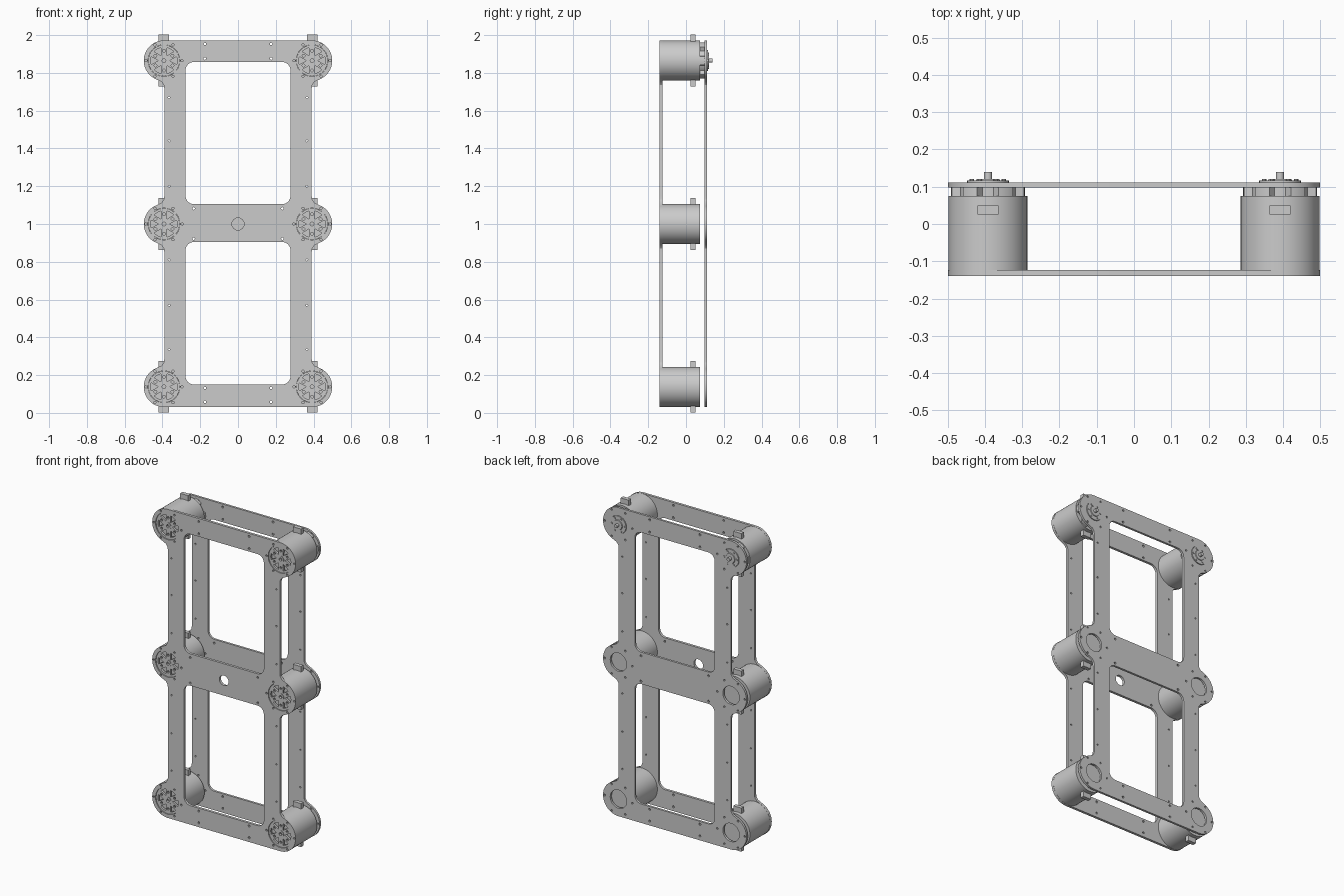
import bpy, bmesh
from math import sin, cos, pi, radians

if "Cube" in bpy.data.objects:
    bpy.data.objects.remove(bpy.data.objects["Cube"])

X, LEVELS, R = 0.392, (0.138, 1.0, 1.865), 0.107


def arc(cx, cz, r, a0, a1, n):
    return [(cx + r * cos(radians(a0 + (a1 - a0) * i / n)),
             cz + r * sin(radians(a0 + (a1 - a0) * i / n))) for i in range(n + 1)]


def circle(cx, cz, r, n=12):
    return arc(cx, cz, r, 0, 360, n)[:-1]


def sheet(name, loops, y0, y1, loc=(0, 0)):
    """Flat plate in the xz plane: first loop is the outline, the rest are holes."""
    cu = bpy.data.curves.new(name, 'CURVE')
    cu.dimensions, cu.fill_mode, cu.extrude = '2D', 'BOTH', (y1 - y0) / 2
    for pts in loops:
        s = cu.splines.new('POLY')
        s.points.add(len(pts) - 1)
        for p, (x, z) in zip(s.points, pts):
            p.co = (x, z, 0, 1)
        s.use_cyclic_u = True
    tmp = bpy.data.objects.new(name + "_curve", cu)
    bpy.context.collection.objects.link(tmp)
    dg = bpy.context.evaluated_depsgraph_get()
    me = bpy.data.meshes.new_from_object(tmp.evaluated_get(dg))
    bpy.data.objects.remove(tmp)
    ob = bpy.data.objects.new(name, me)
    ob.rotation_euler.x = pi / 2
    ob.location = (loc[0], (y0 + y1) / 2, loc[1])
    bpy.context.collection.objects.link(ob)
    return ob


def lathe(name, profile, loc, n=48):
    """Turn (radius, y) points around the y axis."""
    bm = bmesh.new()
    vs = [bm.verts.new((r, y, 0)) for r, y in profile]
    es = [bm.edges.new(p) for p in zip(vs, vs[1:])]
    bmesh.ops.spin(bm, geom=vs + es, axis=(0, 1, 0), cent=(0, 0, 0),
                   angle=2 * pi, steps=n, use_duplicate=False)
    bmesh.ops.remove_doubles(bm, verts=bm.verts, dist=1e-5)
    bmesh.ops.recalc_face_normals(bm, faces=bm.faces)
    me = bpy.data.meshes.new(name)
    bm.to_mesh(me)
    bm.free()
    ob = bpy.data.objects.new(name, me)
    ob.location = (loc[0], 0, loc[1])
    bpy.context.collection.objects.link(ob)
    return ob


def box(name, lo, hi):
    bpy.ops.mesh.primitive_cube_add(size=1, location=[(a + b) / 2 for a, b in zip(lo, hi)])
    ob = bpy.context.object
    ob.name = name
    ob.scale = [b - a for a, b in zip(lo, hi)]


def window(z0, z1, w=0.278, r=0.045):
    return (arc(w - r, z0 + r, r, -90, 0, 8) + arc(w - r, z1 - r, r, 0, 90, 8)
            + arc(r - w, z1 - r, r, 90, 180, 8) + arc(r - w, z0 + r, r, 180, 270, 8))


# Frame outline: lobes around each motor joined by straight rails
b, m, t = LEVELS
right = arc(X, b, R, -90, 62, 20)
right += [(0.405, b + 0.112), (0.392, b + 0.13), (0.39, b + 0.15)]
right += [(0.39, m - 0.15), (0.392, m - 0.13), (0.405, m - 0.112)]
right += arc(X, m, R, -62, 62, 18)
right += [(0.405, m + 0.112), (0.392, m + 0.13), (0.39, m + 0.15)]
right += [(0.39, t - 0.15), (0.392, t - 0.13), (0.405, t - 0.112)]
right += arc(X, t, R, -62, 90, 20)
outline = right + [(-x, z) for x, z in reversed(right)]
frame = [outline, window(0.15, 0.905), window(1.105, 1.858)]

# Screw holes shared by both frame plates
for s in (-1, 1):
    for z in LEVELS:
        frame += [circle(s * X + 0.096 * cos(a * pi / 3), z + 0.096 * sin(a * pi / 3), 0.006, 8)
                  for a in range(6)]
    frame += [circle(s * 0.175, z, 0.007, 8) for z in (0.058, 0.132, 1.876, 1.953)]
    frame += [circle(s * 0.235, z, 0.007, 8) for z in (0.922, 1.082)]
    frame += [circle(s * 0.365, z, 0.005, 8) for z in (0.335, 0.57, 0.81, 1.2, 1.44, 1.67)]

centres = [(s * X, z) for z in LEVELS for s in (-1, 1)]
sheet("front_frame_plate", frame + [circle(x, z, 0.084, 40) for x, z in centres]
      + [circle(0, 1.0, 0.032, 32)], -0.14, -0.124)
sheet("back_frame_plate", frame + [circle(x, z, 0.057, 40) for x, z in centres], 0.098, 0.112)

# Spoked motor face: triangular vents, bolt holes and centre bore
face = [circle(0, 0, 0.083, 40), circle(0, 0, 0.010, 12)]
for i in range(6):
    a = i * 60
    face.append([arc(0, 0, 0.030, a, a, 1)[0]] + arc(0, 0, 0.070, a - 17, a + 17, 4))
    k = radians(a + 30)
    face.append(circle(0.052 * cos(k), 0.052 * sin(k), 0.0075, 10))

for x, z in centres:
    # Motor can with recessed front
    lathe("motor_can", [(0, -0.105), (0.088, -0.105), (0.088, -0.124), (R - 0.001, -0.124),
                        (R - 0.001, 0.075), (0, 0.075)], (x, z))
    sheet("motor_face", face, -0.135, -0.122, (x, z))
    lathe("motor_hub", [(0.010, -0.135), (0.010, -0.138), (0.022, -0.138), (0.022, -0.105)],
          (x, z), 24)
    # Connector tabs above and below each can
    for s in (-1, 1):
        z0, z1 = sorted((z + s * 0.095, z + s * 0.137))
        box("connector_tab", (x - 0.028, 0.025, z0), (x + 0.028, 0.05, z1))

# Top motors: lugged mounting flange and output shaft
for s in (-1, 1):
    flange = []
    for i in range(6):
        a = i * 60
        flange += arc(0, 0, 0.099, a - 13, a + 13, 6) + arc(0, 0, 0.078, a + 19, a + 41, 4)
    sheet("mount_flange", [flange], 0.074, 0.099, (s * X, t))
    lathe("output_shaft", [(0, 0.09), (0.056, 0.09), (0.056, 0.117), (0.032, 0.117),
                           (0.030, 0.121), (0.011, 0.121), (0.011, 0.140), (0, 0.140)],
          (s * X, t), 32)
    for i in range(6):
        k = i * pi / 3
        lathe("flange_bolt", [(0, 0.11), (0.006, 0.11), (0.006, 0.121), (0, 0.121)],
              (s * X + 0.043 * cos(k), t + 0.043 * sin(k)), 8)

# Smooth shading with crisp edges
bpy.ops.object.select_all(action='SELECT')
bpy.context.view_layer.objects.active = bpy.context.selected_objects[0]
bpy.ops.object.shade_smooth_by_angle(angle=radians(30))
